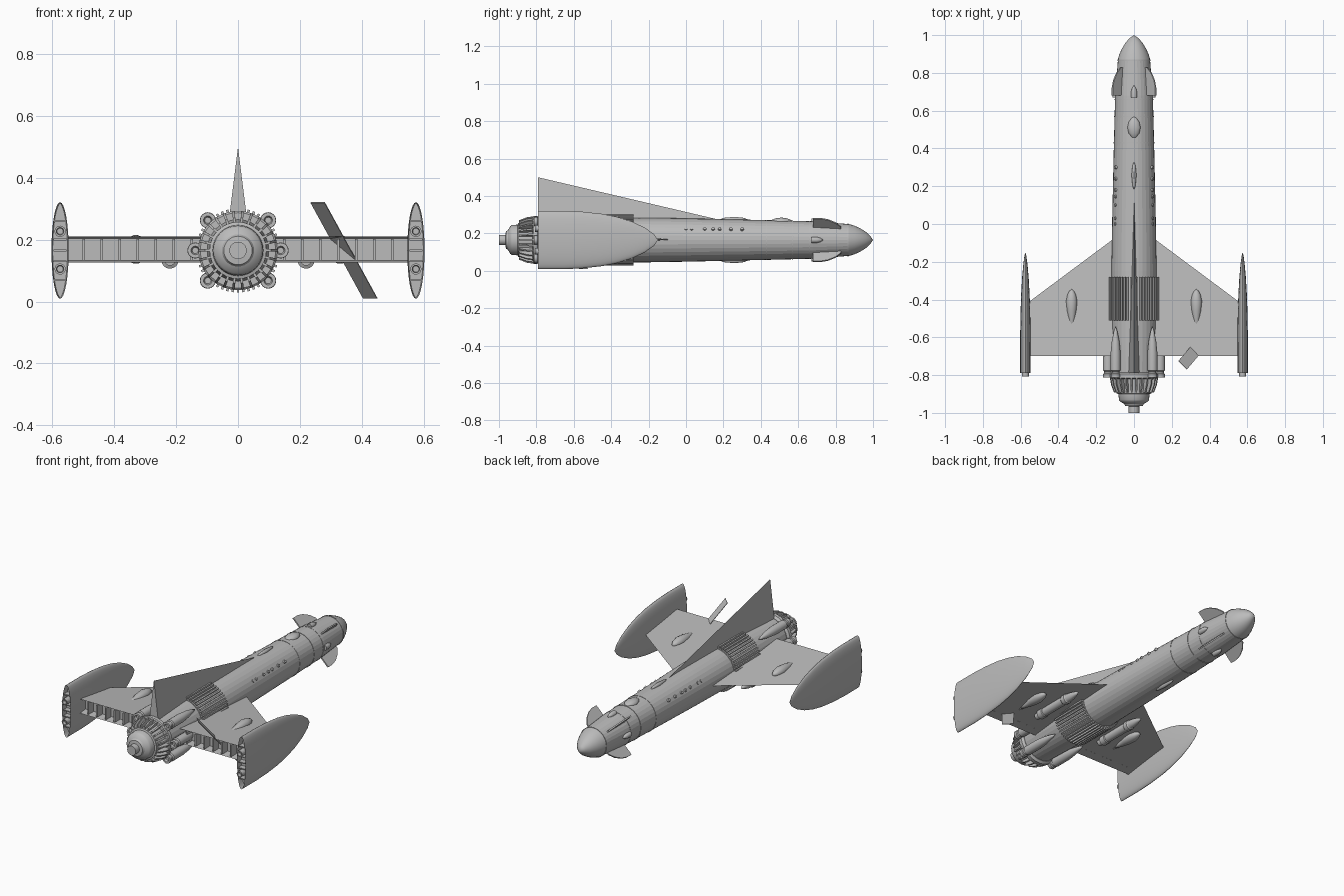
import bpy, bmesh, math
from mathutils import Vector, Matrix

cube = bpy.data.objects.get("Cube")
if cube:
    bpy.data.objects.remove(cube, do_unlink=True)

AXIS = 0.165  # height of the hull centreline
TAU = math.tau

grey = bpy.data.materials.new("hull_grey")
grey.use_nodes = True
grey.diffuse_color = (0.5, 0.5, 0.5, 1)
grey.node_tree.nodes["Principled BSDF"].inputs["Base Color"].default_value = (0.5, 0.5, 0.5, 1)


def finish(name, bm, smooth=False):
    bmesh.ops.remove_doubles(bm, verts=bm.verts, dist=1e-5)
    bmesh.ops.recalc_face_normals(bm, faces=bm.faces)
    mesh = bpy.data.meshes.new(name)
    bm.to_mesh(mesh)
    bm.free()
    mesh.materials.append(grey)
    obj = bpy.data.objects.new(name, mesh)
    bpy.context.collection.objects.link(obj)
    if smooth:
        bpy.ops.object.select_all(action='DESELECT')
        obj.select_set(True)
        bpy.context.view_layer.objects.active = obj
        bpy.ops.object.shade_smooth_by_angle(angle=math.radians(32))
    return obj


def loft(name, rings, smooth=False, recess=None):
    """Skin rings of points; recess = (border, depth) hollows the rear face."""
    bm = bmesh.new()
    loops = [[bm.verts.new(p) for p in ring] for ring in rings]
    n = len(rings[0])
    for a, b in zip(loops, loops[1:]):
        for i in range(n):
            bm.faces.new((a[i], a[(i + 1) % n], b[(i + 1) % n], b[i]))
    bm.faces.new(loops[0])
    bm.faces.new(loops[-1])
    bmesh.ops.remove_doubles(bm, verts=bm.verts, dist=1e-5)
    bmesh.ops.dissolve_degenerate(bm, edges=bm.edges, dist=1e-5)
    bmesh.ops.recalc_face_normals(bm, faces=bm.faces)
    if recess:
        rear = [f for f in bm.faces if f.normal.y < -0.95]
        bmesh.ops.inset_region(bm, faces=rear, thickness=recess[0])
        for v in {v for f in rear for v in f.verts}:
            v.co.y += recess[1]
    return finish(name, bm, smooth)


def lathe(name, profile, center=(0, AXIS), sides=16, sx=1, sz=1, smooth=True):
    """Turn (y, radius) pairs about a line parallel to y."""
    rings = [[(center[0] + sx * r * math.cos(TAU * i / sides), y,
               center[1] + sz * r * math.sin(TAU * i / sides))
              for i in range(sides)] for y, r in profile]
    return loft(name, rings, smooth)


def teardrop(name, x, z, front, back, width, height):
    shape = ((0, 0), (.04, .4), (.13, .75), (.28, 1), (.5, .85), (.75, .45), (1, 0))
    profile = [(front + (back - front) * t, r) for t, r in shape]
    return lathe(name, profile, (x, z), 14, width, height)


def boxes(name, items):
    """items: (center, size, roll about y)"""
    bm = bmesh.new()
    for c, size, roll in items:
        m = (Matrix.Translation(c) @ Matrix.Rotation(roll, 4, 'Y')
             @ Matrix.Diagonal((*size, 1)))
        bmesh.ops.create_cube(bm, size=1, matrix=m)
    return finish(name, bm)


def around(angle, radius, y):
    return Vector((radius * math.cos(angle), y, AXIS + radius * math.sin(angle)))


# Hull, nose and seam collars
lathe("fuselage", [(-.81, .112), (-.5, .12), (-.25, .12), (0, .116), (.4, .107),
                   (.68, .1), (.87, .085)], sides=32, smooth=False)
lathe("nose_cone", [(.865, .087), (.9, .077), (.93, .063), (.96, .045), (.985, .022), (1, 0)],
      sides=32)
for i, (y, r) in enumerate(((.867, .088), (.66, .102), (.57, .105), (.43, .108))):
    lathe(f"hull_seam_{i}", [(y - .003, r), (y + .003, r)], sides=32)

# Ribbed collar
lathe("collar_core", [(-.51, .124), (-.28, .124)], sides=32)
boxes("collar_ribs", [(around(a, .128, -.395), (.016, .23, .008), -a)
                      for a in (TAU * i / 48 for i in range(48))])

# Engine: flange, stepped bell and radial cooling fins
lathe("engine_flange", [(-.82, .122), (-.815, .128), (-.795, .128), (-.785, .115)], sides=32)
lathe("engine_bell", [(-1, .02), (-1, .028), (-.965, .028), (-.963, .046), (-.952, .052),
                      (-.94, .074), (-.93, .08), (-.9, .082), (-.897, .092), (-.885, .092),
                      (-.8, .102)], sides=32)
fin_count = 26
for i in range(fin_count):
    a = TAU * i / fin_count
    side = Vector((-math.sin(a), 0, math.cos(a))) * .004
    outline = [around(a, r, y) for r, y in ((.08, -.81), (.128, -.81), (.122, -.85),
                                            (.106, -.892), (.08, -.892))]
    loft("cooling_fin", [[p - side for p in outline], [p + side for p in outline]])

# Booster pods around the tail
for deg in (-45, 0, 45, 135, 180, 225):
    p = around(math.radians(deg), .138, 0)
    lathe("booster_pod", [(-.54, 0), (-.57, .01), (-.62, .02), (-.68, .026), (-.775, .026),
                          (-.78, .02), (-.79, .02), (-.793, .025), (-.812, .025), (-.812, .014),
                          (-.8, .01)], (p.x, p.z))

# Dorsal fin
loft("dorsal_fin", [[(-.03, -.79, .26), (.03, -.79, .26), (0, .17, .26)],
                    [(0, -.79, .5), (0, -.79, .5), (0, .17, .275)]])

# Nose canards on the diagonals
for deg in (45, 135, 225, 315):
    a = math.radians(deg)
    side = Vector((-math.sin(a), 0, math.cos(a))) * .004
    outline = [around(a, r, y) for r, y in ((.07, .68), (.163, .68), (.163, .72), (.153, .76),
                                            (.13, .8), (.1, .828), (.07, .83))]
    loft("canard", [[p - side for p in outline], [p + side for p in outline]])

# Thrusters, dome and blister on the hull
for deg in (0, 90, 180, 270):
    p = around(math.radians(deg), .098, 0)
    lathe("nose_thruster", [(.735, 0), (.72, .01), (.7, .016), (.67, .016)], (p.x, p.z), 12)
lathe("top_dome", [(.57, 0), (.56, .4), (.54, .8), (.51, 1), (.48, .8), (.46, .4), (.45, 0)],
      (0, AXIS + .1), 16, .035, .02)
for s in (1, -1):
    lathe("hull_blister", [(.33, 0), (.31, .6), (.26, 1), (.2, .6), (.18, 0)],
          (0, AXIS + s * .11), 12, .013, .014)

for s in (1, -1):
    # Portholes
    for y in (0, .03, .1, .145, .18, .24, .3):
        a = math.radians(31)
        bm = bmesh.new()
        out = Vector((s * math.cos(a), 0, math.sin(a)))
        m = (Matrix.Translation(Vector((0, y, AXIS)) + out * .112)
             @ out.to_track_quat('Z', 'Y').to_matrix().to_4x4())
        bmesh.ops.create_cone(bm, cap_ends=True, segments=12, radius1=.01, radius2=.008,
                              depth=.016, matrix=m)
        finish("porthole", bm)

    # Wedge wing, hollow at the trailing edge, with ribs
    loft("wing", [[(s * x, lead, .167), (s * x, -.7, .21), (s * x, -.7, .126)]
                  for x, lead in ((.09, -.065), (.56, -.415))], recess=(.01, .05))
    boxes("wing_ribs", [((s * (.15 + .058 * i), -.674, .167), (.008, .048, .07), 0)
                        for i in range(7)])

    # Wing blisters, above and below, and slung missile
    teardrop("wing_blister_top", s * .33, .188, -.345, -.575, .03, .027)
    teardrop("wing_blister_bottom", s * .33, .146, -.345, -.575, .03, .024)
    lathe("missile", [(-.2, 0), (-.225, .012), (-.26, .021), (-.29, .024), (-.295, .028),
                      (-.32, .028), (-.325, .024), (-.48, .024), (-.485, .028), (-.52, .028),
                      (-.525, .018), (-.55, .018)], (s * .22, .134))

    # Wing-tip hull with hollow back, cross bars and twin nozzles
    rings = []
    for y, h in ((-.79, .156), (-.65, .156), (-.55, .151), (-.45, .14), (-.37, .124),
                 (-.29, .099), (-.22, .066), (-.17, .03), (-.15, 0)):
        w = .028 * h / .156
        rings.append([(s * .575 + w * math.cos(TAU * i / 32), y, AXIS + h * math.sin(TAU * i / 32))
                      for i in range(32)])
    loft("tip_hull", rings, smooth=True, recess=(.004, .035))
    boxes("tip_bars", [((s * .575, -.769, AXIS + z), (.042, .034, .006), 0)
                       for z in (-.095, -.035, 0, .035, .095)])
    for z in (.105, .227):
        lathe("tip_nozzle", [(-.74, .018), (-.808, .018), (-.808, .012), (-.79, .01)],
              (s * .575, z))

# Slanted loose panel through the left wing
a, b = Vector((.235, -.725, .32)), Vector((.28, -.77, .32))
slope = Vector((.17, .2, -.31))
half = (b - a).cross(slope).normalized() * .0015
quad = [a, b, b + slope, a + slope]
loft("slanted_panel", [[p - half for p in quad], [p + half for p in quad]])
